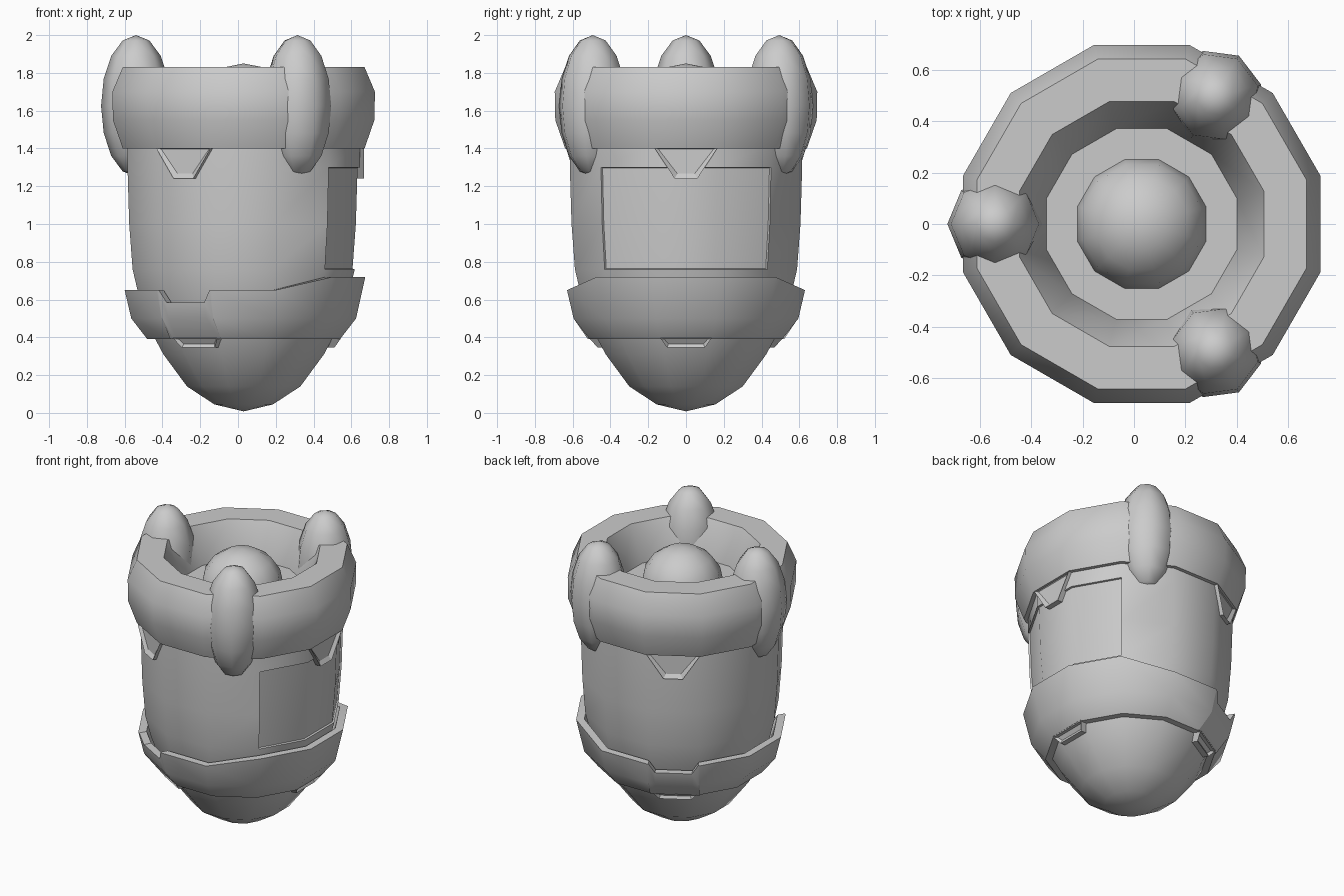
import bpy, bmesh, math
from mathutils import Vector

if "Cube" in bpy.data.objects:
    bpy.data.objects.remove(bpy.data.objects["Cube"])

CX = 0.03                      # axis of the turned parts
N = 12
T15 = math.tan(math.radians(15))


def at(angle, apothem, side, z):
    """Point at a flat-to-axis distance, sideways offset and height."""
    a = math.radians(angle)
    return Vector((CX + apothem * math.cos(a) - side * math.sin(a),
                   apothem * math.sin(a) + side * math.cos(a), z))


def finish(name, bm, angle=35):
    bmesh.ops.remove_doubles(bm, verts=bm.verts, dist=1e-5)
    bmesh.ops.recalc_face_normals(bm, faces=bm.faces)
    me = bpy.data.meshes.new(name)
    bm.to_mesh(me)
    bm.free()
    ob = bpy.data.objects.new(name, me)
    bpy.context.collection.objects.link(ob)
    bpy.ops.object.select_all(action='DESELECT')
    ob.select_set(True)
    bpy.context.view_layer.objects.active = ob
    bpy.ops.object.shade_smooth_by_angle(angle=math.radians(angle))
    return ob


def loft(bm, columns, closed):
    """Skin a closed loop of columns of points."""
    rows = [[bm.verts.new(p) for p in c] for c in columns]
    m = len(rows[0])
    for i, a in enumerate(rows):
        b = rows[(i + 1) % len(rows)]
        for j in range(m if closed else m - 1):
            k = (j + 1) % m
            bm.faces.new((a[j], b[j], b[k], a[k]))
    bmesh.ops.remove_doubles(bm, verts=bm.verts, dist=1e-5)


def lathe(profile, closed=False):
    bm = bmesh.new()
    loft(bm, [[at(30 * i, r, r * T15, z) for r, z in profile] for i in range(N)], closed)
    return bm


# Pointed twelve-sided body with a recessed panel on the +x side
bm = lathe([(0, .008), (.155, .045), (.3, .14), (.425, .31), (.5, .45), (.555, .62),
            (.588, .76), (.606, 1.0), (.615, 1.3), (.615, 1.42), (.55, 1.45),
            (.38, 1.6), (0, 1.6)])
bmesh.ops.recalc_face_normals(bm, faces=bm.faces)
panel = []
for f in bm.faces:
    c = f.calc_center_median()
    if .76 < c.z < 1.3 and abs(math.atan2(c.y, c.x - CX)) < math.radians(44):
        panel.append(f)
bmesh.ops.inset_region(bm, faces=panel, thickness=.003, depth=-.012, use_even_offset=True)
finish("body", bm)

# Rim ring with a sloping bowl
finish("rim_ring", lathe([(.57, 1.4), (.64, 1.4), (.692, 1.55), (.695, 1.7), (.64, 1.83),
                          (.475, 1.83), (.37, 1.6), (.37, 1.55)], True))

# Dome in the bowl
finish("dome", lathe([(.25, 1.58)] + [
    (.25 * math.cos(math.radians(a)), 1.6 + .25 * math.sin(math.radians(a)))
    for a in (0, 22.5, 45, 67.5, 90)]))

# Lower skirt: raised at +x, notched at 120 and 240 degrees
columns = []
for k in range(N):
    ang = 30 * k
    stops = [(None, .65)]
    if ang in (120, 240):
        stops = [(-.155, .65), (-.115, .585), (.115, .585), (.155, .65), (None, .65)]
    elif ang in (0, 30, 330, 300):
        stops = [(None, .72)]
    for side, top in stops:
        rt = .63 + (top - .65) * .2
        col = []
        for r, z in ((rt, top), (.595, .5), (.51, .39), (.42, .39), (.53, .5), (rt - .05, top)):
            col.append(at(ang, r, r * T15 if side is None else side, z))
        columns.append(col)
bm = bmesh.new()
loft(bm, columns, True)
finish("skirt", bm)


def tab(name, ang, top, bot, depth, border):
    """Tapered hanging tab; top and bot are (half width, apothem, z)."""
    bm = bmesh.new()
    corners = [(-1, top), (1, top), (1, bot), (-1, bot)]
    front = [bm.verts.new(at(ang, r, s * w, z)) for s, (w, r, z) in corners]
    back = [bm.verts.new(at(ang, r - depth, s * w, z)) for s, (w, r, z) in corners]
    face = bm.faces.new(front)
    bm.faces.new(back[::-1])
    for i in range(4):
        j = (i + 1) % 4
        bm.faces.new((front[i], back[i], back[j], front[j]))
    bmesh.ops.recalc_face_normals(bm, faces=bm.faces)
    bmesh.ops.inset_region(bm, faces=[face], thickness=border, depth=-.018)
    finish(name, bm, 20)


# Three tabs under the rim and three under the skirt
for ang in (0, 120, 240):
    tab(f"rim_tab_{ang}", ang, (.172, .638, 1.41), (.06, .638, 1.24), .08, .03)
    tab(f"skirt_tab_{ang}", ang, (.135, .515, .395), (.1, .48, .345), .1, .014)

# Three upright faceted lobes through the rim
for ang in (60, 180, 300):
    bm = bmesh.new()
    bmesh.ops.create_uvsphere(bm, u_segments=8, v_segments=8, radius=1)
    for v in bm.verts:
        v.co = at(ang, .57 + .185 * v.co.x, .185 * v.co.y, 1.625 + .375 * v.co.z)
    finish(f"lobe_{ang}", bm, 60)
